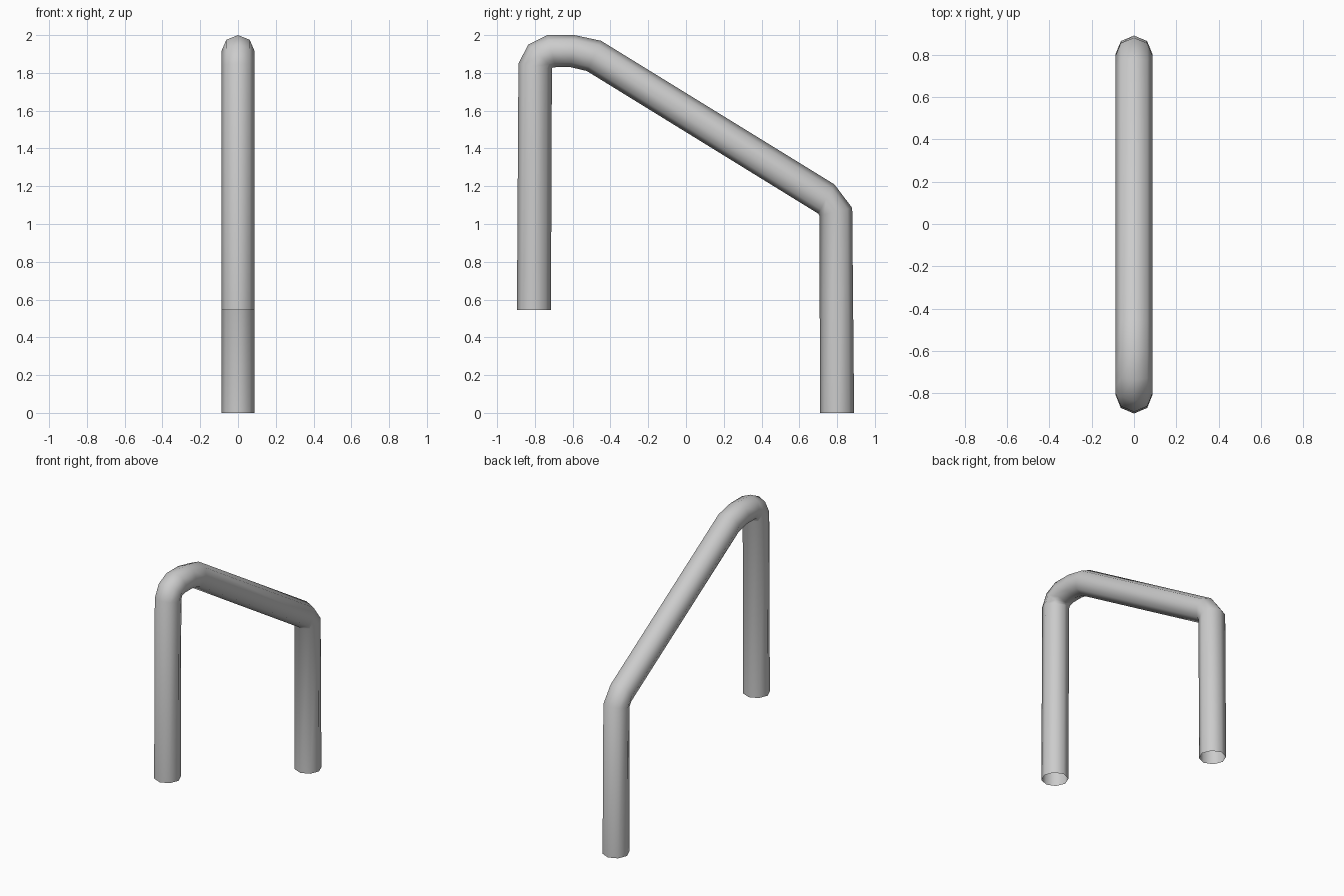
import bpy, bmesh, math
from mathutils import Vector

cube = bpy.data.objects.get("Cube")
if cube:
    bpy.data.objects.remove(cube, do_unlink=True)

SIDES = 8
HALF_WIDTH = 0.088

# Painted metal
grey = bpy.data.materials.new("light grey metal")
grey.use_nodes = True
colour = (0.6, 0.6, 0.6, 1)
grey.diffuse_color = colour
grey.node_tree.nodes["Principled BSDF"].inputs["Base Color"].default_value = colour

# Tube sections as (outer y, outer z, inner y, inner z), front foot to back foot
sections = [
    (-0.895, 0.545, -0.715, 0.545),
    (-0.887, 1.85, -0.71, 1.82),
    (-0.835, 1.95, -0.707, 1.828),
    (-0.735, 2.0, -0.69, 1.83),
    (-0.59, 2.0, -0.61, 1.83),
    (-0.45, 1.97, -0.525, 1.81),
    (0.785, 1.21, 0.70, 1.055),
    (0.88, 1.085, 0.706, 1.045),
    (0.89, 0.0, 0.71, 0.0),
]


def add_ring(bm, oy, oz, iy, iz):
    outer, inner = Vector((0, oy, oz)), Vector((0, iy, iz))
    centre, half = (outer + inner) / 2, (outer - inner) / 2
    across = Vector((HALF_WIDTH, 0, 0))
    angles = [math.tau * i / SIDES for i in range(SIDES)]
    return [bm.verts.new(centre + half * math.cos(a) + across * math.sin(a)) for a in angles]


# Bent handrail tube, open at both feet
bm = bmesh.new()
rings = [add_ring(bm, *s) for s in sections]
for low, high in zip(rings, rings[1:]):
    for i in range(SIDES):
        j = (i + 1) % SIDES
        bm.faces.new((low[i], low[j], high[j], high[i]))
bmesh.ops.recalc_face_normals(bm, faces=bm.faces)
for face in bm.faces:
    face.smooth = True
mesh = bpy.data.meshes.new("handrail_tube")
bm.to_mesh(mesh)
bm.free()
mesh.materials.append(grey)
rail = bpy.data.objects.new("handrail_tube", mesh)
bpy.context.collection.objects.link(rail)
